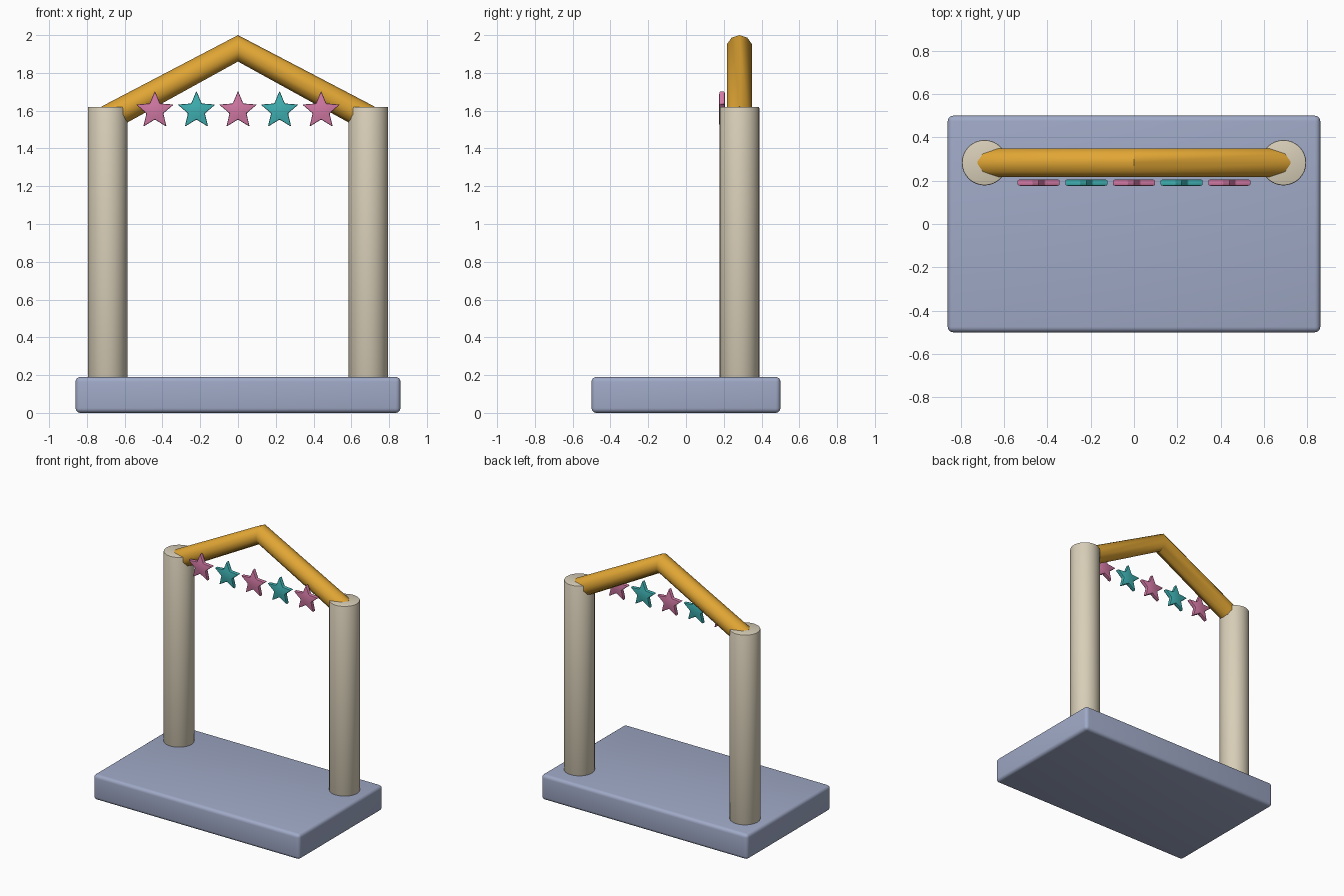
import bpy, bmesh, math
from mathutils import Vector

default = bpy.data.objects.get("Cube")
if default:
    bpy.data.objects.remove(default, do_unlink=True)


def material(name, rgb):
    m = bpy.data.materials.new(name)
    m.use_nodes = True
    m.diffuse_color = (*rgb, 1)
    m.node_tree.nodes["Principled BSDF"].inputs["Base Color"].default_value = (*rgb, 1)
    return m


slate = material("slate blue", (0.35, 0.40, 0.57))
cream = material("cream", (0.69, 0.62, 0.48))
gold = material("golden orange", (0.75, 0.38, 0.035))
pink = material("pink", (0.64, 0.19, 0.37))
teal = material("teal", (0.05, 0.44, 0.45))


def finish(name, bm, mat, bevel=0, segments=3, angle=35):
    """Turn a bmesh into a smooth-shaded object with rounded edges."""
    bmesh.ops.recalc_face_normals(bm, faces=bm.faces)
    mesh = bpy.data.meshes.new(name)
    bm.to_mesh(mesh)
    bm.free()
    mesh.materials.append(mat)
    ob = bpy.data.objects.new(name, mesh)
    bpy.context.collection.objects.link(ob)
    bpy.ops.object.select_all(action="DESELECT")
    ob.select_set(True)
    bpy.context.view_layer.objects.active = ob
    if bevel:
        mod = ob.modifiers.new("rounded edges", "BEVEL")
        mod.width, mod.segments = bevel, segments
        mod.limit_method = "ANGLE"
        bpy.ops.object.modifier_apply(modifier=mod.name)
    bpy.ops.object.shade_smooth_by_angle(angle=math.radians(angle))
    return ob


def loft(rings):
    """Skin equal-length rings of points and cap both ends."""
    bm = bmesh.new()
    loops = [[bm.verts.new(p) for p in ring] for ring in rings]
    n = len(loops[0])
    for a, b in zip(loops, loops[1:]):
        for i in range(n):
            j = (i + 1) % n
            bm.faces.new((a[i], a[j], b[j], b[i]))
    bm.faces.new(loops[0])
    bm.faces.new(loops[-1])
    return bm


# Base slab
bm = bmesh.new()
bmesh.ops.create_cube(bm, size=1)
for v in bm.verts:
    v.co = (v.co.x * 1.72, v.co.y, (v.co.z + 0.5) * 0.19)
finish("base", bm, slate, 0.025, 4)

# Two round posts
POST_X, POST_Y = 0.69, 0.283
for side, name in ((-1, "right_post"), (1, "left_post")):
    bm = bmesh.new()
    bmesh.ops.create_cone(bm, cap_ends=True, segments=32, radius1=0.105,
                          radius2=0.105, depth=1.45)
    bmesh.ops.translate(bm, verts=bm.verts, vec=(side * POST_X, POST_Y, 0.895))
    finish(name, bm, cream, 0.006, 2)

# Peaked beam: a round section swept over three stations
path = [Vector((-POST_X, POST_Y, 1.56)), Vector((0, POST_Y, 1.93)),
        Vector((POST_X, POST_Y, 1.56))]
slope = (path[1] - path[0]).normalized()
ups = [Vector((-slope.z, 0, slope.x)), Vector((0, 0, 1)), Vector((slope.z, 0, slope.x))]
rings = []
for centre, up in zip(path, ups):
    angles = [math.tau * i / 10 for i in range(10)]
    rings.append([centre + 0.07 * (up * math.cos(a) + Vector((0, math.sin(a), 0)))
                  for a in angles])
finish("peaked_beam", loft(rings), gold, angle=50)

# Row of five hanging stars in alternating colours
for k in range(5):
    x = (k - 2) * 0.22
    outline = []
    for i in range(10):
        r = 0.105 if i % 2 == 0 else 0.047
        a = math.tau * i / 10
        outline.append((x + r * math.sin(a), 1.6 + r * math.cos(a)))
    rings = [[(px, y, pz) for px, pz in outline] for y in (0.176, 0.206)]
    finish(f"star_{k + 1}", loft(rings), teal if k % 2 else pink, 0.006, 2)
